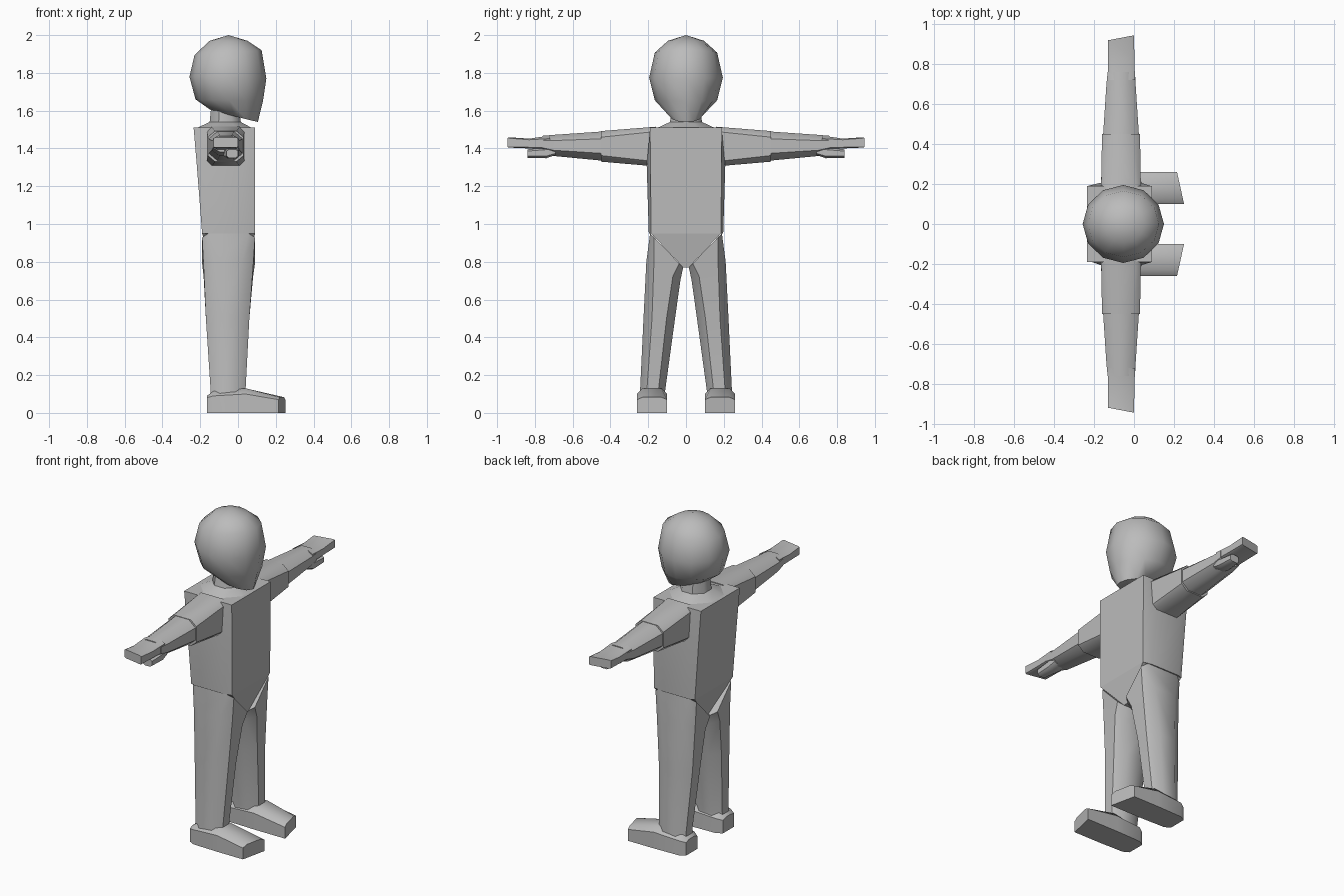
import bpy, bmesh, math
from mathutils import Vector

if "Cube" in bpy.data.objects:
    bpy.data.objects.remove(bpy.data.objects["Cube"])

grey = bpy.data.materials.new("plain grey")
grey.diffuse_color = (0.5, 0.5, 0.5, 1)
grey.use_nodes = True
grey.node_tree.nodes["Principled BSDF"].inputs["Base Color"].default_value = grey.diffuse_color


def loft(name, rings, angle=45):
    """Skin a list of equal-sized point rings and cap both ends."""
    bm = bmesh.new()
    rows = [[bm.verts.new(p) for p in ring] for ring in rings]
    n = len(rows[0])
    for a, b in zip(rows, rows[1:]):
        for i in range(n):
            j = (i + 1) % n
            bm.faces.new((a[i], a[j], b[j], b[i]))
    bm.faces.new(rows[0])
    bm.faces.new(rows[-1])
    bmesh.ops.remove_doubles(bm, verts=bm.verts, dist=1e-5)
    bmesh.ops.recalc_face_normals(bm, faces=bm.faces)
    mesh = bpy.data.meshes.new(name)
    bm.to_mesh(mesh)
    bm.free()
    mesh.materials.append(grey)
    ob = bpy.data.objects.new(name, mesh)
    bpy.context.collection.objects.link(ob)
    bpy.ops.object.select_all(action='DESELECT')
    ob.select_set(True)
    bpy.context.view_layer.objects.active = ob
    bpy.ops.object.shade_smooth_by_angle(angle=math.radians(angle))
    return ob


def section(u0, u1, v0, v1, c):
    """Rectangle with corners cut by the fraction c of each side."""
    du, dv = (u1 - u0) * c, (v1 - v0) * c
    return [(u0 + du, v0), (u1 - du, v0), (u1, v0 + dv), (u1, v1 - dv),
            (u1 - du, v1), (u0 + du, v1), (u0, v1 - dv), (u0, v0 + dv)]


def pair(name, rings, angle=45):
    """Build a limb part on both sides of the body."""
    for side, s in (("left", 1), ("right", -1)):
        loft(f"{side}_{name}", [[(x, y * s, z) for x, y, z in r] for r in rings], angle)


# torso: flat front and back, sides swelling a little under the arms
def torso_ring(z, xb, xf, y, ym):
    half = [(xf, y), (0.03, ym), (-0.16, ym), (xb, y)]
    return [(x, w, z) for x, w in half] + [(x, -w, z) for x, w in reversed(half)]


loft("torso", [torso_ring(0.95, -0.19, 0.09, 0.185, 0.197),
               torso_ring(1.31, -0.218, 0.09, 0.188, 0.208),
               torso_ring(1.51, -0.235, 0.09, 0.19, 0.19)], 25)

# pelvis wedge narrowing to the crotch
loft("pelvis", [[(xf, y, z), (xf, -y, z), (xb, -y, z), (xb, y, z)]
                for z, xb, xf, y in ((0.95, -0.19, 0.09, 0.185), (0.77, -0.14, 0.06, 0.015))], 30)

# neck with a sloping collar
loft("neck", [[(x, y, z) for x, y in section(xb, xf, -w, w, 0.29)]
              for z, xb, xf, w in ((1.505, -0.225, 0.08, 0.16), (1.54, -0.15, 0.015, 0.085),
                                   (1.64, -0.14, 0.0, 0.07))])

# head: back height, front height, back x, front x, half width
head = [(2.0, 2.0, -0.05, -0.05, 0), (1.97, 1.97, -0.15, 0.05, 0.095),
        (1.895, 1.92, -0.23, 0.125, 0.165), (1.78, 1.77, -0.257, 0.15, 0.195),
        (1.66, 1.65, -0.225, 0.132, 0.165), (1.60, 1.54, -0.14, 0.105, 0.085)]
N = 12
rings = []
for zb, zf, xb, xf, w in head[1:]:
    ring = []
    for i in range(N):
        a = 2 * math.pi * i / N
        t = (math.cos(a) + 1) / 2
        ring.append((xb + (xf - xb) * t, w * math.sin(a), zb + (zf - zb) * t))
    rings.append(ring)
rings.insert(0, [(-0.05 + 1e-7 * i, 0, 2.0) for i in range(N)])


def crown_loft(name, rings):
    """Close the crown with a fan from a single point."""
    ob = loft(name, rings[1:], 50)
    bm = bmesh.new()
    bm.from_mesh(ob.data)
    top = max(bm.faces, key=lambda f: f.calc_center_median().z)
    fan = bmesh.ops.poke(bm, faces=[top])
    fan["verts"][0].co = Vector(rings[0][0])
    for f in bm.faces:
        f.smooth = True
    bm.to_mesh(ob.data)
    bm.free()


crown_loft("head", rings)

# sleeves, forearms, hands and thumbs run along y
def along_y(stations, skew=0):
    return [[(x, y + (skew * (x + 0.065) if i == len(stations) - 1 else 0), z)
             for x, z in section(x0, x1, z0, z1, c)]
            for i, (y, x0, x1, z0, z1, c) in enumerate(stations)]


pair("sleeve", along_y([(0.16, -0.165, 0.035, 1.305, 1.515, 0.12),
                        (0.45, -0.16, 0.03, 1.33, 1.492, 0.2)]))
pair("forearm", along_y([(0.44, -0.155, 0.025, 1.335, 1.49, 0.25),
                         (0.70, -0.138, 0.008, 1.36, 1.472, 0.27),
                         (0.76, -0.132, 0.005, 1.38, 1.467, 0.27)]))
pair("hand", along_y([(0.72, -0.132, 0.005, 1.39, 1.468, 0.2),
                      (0.83, -0.13, 0.002, 1.40, 1.452, 0.12),
                      (0.932, -0.13, 0.0, 1.405, 1.458, 0.06)], 0.19))
pair("thumb", along_y([(0.69, -0.08, 0.0, 1.365, 1.41, 0.2),
                       (0.74, -0.075, 0.005, 1.348, 1.405, 0.2),
                       (0.84, -0.06, 0.0, 1.35, 1.395, 0.2)]))

# legs: inner height, outer height, x range, y range; tops slope along the pelvis
legs = [(0.77, 0.95, -0.19, 0.09, 0.015, 0.19, 0.12), (0.70, 0.80, -0.182, 0.08, 0.03, 0.21, 0.22),
        (0.50, 0.50, -0.17, 0.06, 0.058, 0.225, 0.27), (0.12, 0.12, -0.145, 0.04, 0.11, 0.243, 0.27),
        (0.08, 0.08, -0.15, 0.04, 0.11, 0.245, 0.27)]
pair("leg", [[(x, y, zi + (zo - zi) * (y - y0) / (y1 - y0)) for x, y in section(x0, x1, y0, y1, c)]
             for zi, zo, x0, x1, y0, y1, c in legs])

# feet: x, y range, side height, top height; toes cut at a slant
feet = [(-0.165, 0.125, 0.235, 0.08, 0.09), (-0.13, 0.105, 0.255, 0.09, 0.115),
        (0.04, 0.10, 0.26, 0.10, 0.13), (0.233, 0.10, 0.26, 0.07, 0.083)]
rings = []
for x, y0, y1, zs, zt in feet:
    slant = 0.22 if x > 0.2 else 0
    outline = [(y0, 0), (y1, 0), (y1, zs), (y1 - 0.03, zt), (y0 + 0.03, zt), (y0, zs)]
    rings.append([(x - slant * (y - 0.18), y, z) for y, z in outline])
pair("foot", rings, 40)
